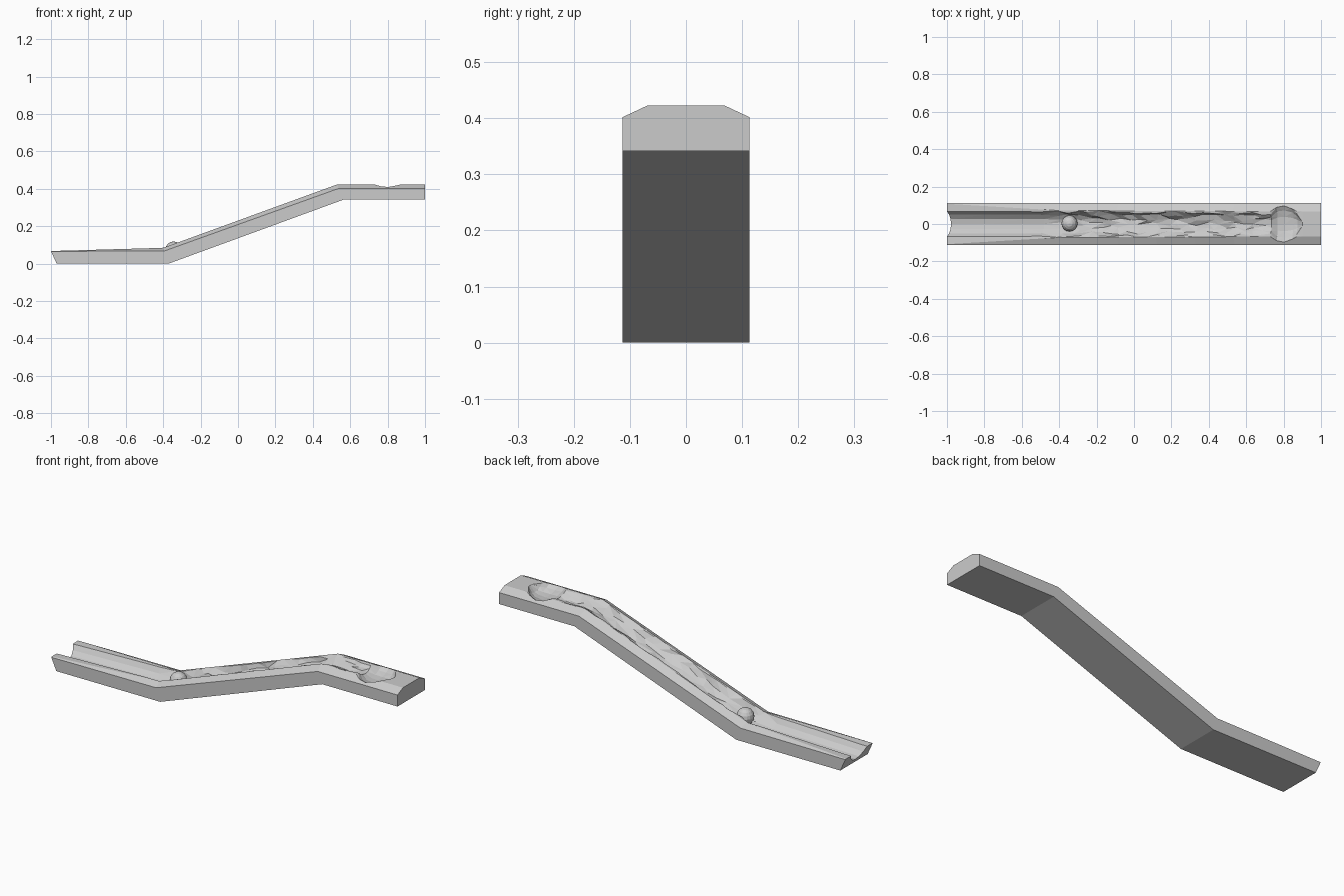
import bpy, bmesh, random
from mathutils import Vector

if "Cube" in bpy.data.objects:
    bpy.data.objects.remove(bpy.data.objects["Cube"])

random.seed(4)
HALF = 0.113

# profile of the beam: bottom line and crest line, kink by kink
BOTTOM = [(-0.97, 0), (-0.37, 0), (0.565, 0.342), (1, 0.342)]
CREST = [(-1, 0.067), (-0.40, 0.084), (0.53, 0.423), (1, 0.423)]


def interp(table, x):
    if x <= table[0][0]:
        return table[0][1]
    for (a, u), (b, v) in zip(table, table[1:]):
        if x <= b:
            return u + (v - u) * (x - a) / (b - a)
    return table[-1][1]


def point(x, y, h):
    """Point at crest position x, offset y, height fraction h."""
    i = 0 if x < -0.4 else 1 if x < 0.53 else 2
    f = (x - CREST[i][0]) / (CREST[i + 1][0] - CREST[i][0])
    b = Vector(BOTTOM[i]).lerp(Vector(BOTTOM[i + 1]), f)
    c = Vector(CREST[i]).lerp(Vector(CREST[i + 1]), f)
    p = b.lerp(c, h)
    return Vector((p.x, y, p.y))


# height of the side edges, position of the crest, channel half width and floor height
SIDE = [(-1, 0.96), (-0.4, 0.80), (0.53, 0.74), (1, 0.74)]
RIDGE = [(-1, 0.108), (-0.4, 0.072), (0.53, 0.068), (1, 0.068)]
WIDTH = [(-1, 0.066), (-0.6, 0.066), (-0.4, 0.064), (0.5, 0.06), (0.73, 0.05),
         (0.76, 0.088), (0.80, 0.096), (0.845, 0.08), (0.87, 0.055), (0.90, 0.012)]
FLOOR = [(-1, 0.28), (-0.4, 0.36), (0.5, 0.55), (0.73, 0.72), (0.76, 0.55),
         (0.83, 0.5), (0.87, 0.65), (0.90, 1)]

stations = [-1, -0.8, -0.6, -0.5, -0.4]
stations += [-0.4 + 0.93 * i / 18 for i in range(1, 19)]
stations += [0.58, 0.63, 0.68, 0.73, 0.76, 0.80, 0.845, 0.87, 0.90, 1]


def section(x):
    rough = 1 if -0.42 < x < 0.70 else 0
    side, ridge = interp(SIDE, x), interp(RIDGE, x)
    w, fl = interp(WIDTH, x), interp(FLOOR, x)

    def jit(a):
        return random.uniform(-a, a) * rough

    def half(s):
        lip = w + jit(0.007)
        crest = max(ridge, lip + 0.001)
        top = side + (1 - side) * min(1, (HALF - crest) / (HALF - ridge))
        pts = [(s * HALF, 0, 0), (s * HALF, side, 0), (s * crest, top, 0)]
        lip_h = top - 0.02 if fl < 1 else 1
        pts.append((s * lip, lip_h, jit(0.012)))
        for k, d in ((0.76, 0.5), (0.4, 0.9)):
            pts.append((s * w * k + jit(0.008), lip_h + (fl - lip_h) * d + jit(0.09), jit(0.016)))
        return pts

    mid = [(jit(0.012), fl + jit(0.07), jit(0.016))]
    row = half(-1) + mid + half(1)[::-1]
    return [point(min(max(x + dx, -1), 1), y, h) for y, h, dx in row]


# beam with the carved channel and the basin at its upper end
bm = bmesh.new()
rows = [[bm.verts.new(p) for p in section(x)] for x in stations]
n = len(rows[0])
for a, b in zip(rows, rows[1:]):
    for j in range(n):
        k = (j + 1) % n
        bm.faces.new((a[j], a[k], b[k], b[j]))
bm.faces.new(rows[0])
bm.faces.new(rows[-1][::-1])
bmesh.ops.recalc_face_normals(bm, faces=bm.faces)
inner = [f for f in bm.faces if len(f.verts) == 4 and all(abs(v.co.y) < 0.105 for v in f.verts)]
bmesh.ops.triangulate(bm, faces=inner)
ends = [f for f in bm.faces if len(f.verts) > 4]
bmesh.ops.triangulate(bm, faces=ends)
# merge coplanar strips along the sides and underside
bmesh.ops.dissolve_limit(bm, angle_limit=0.01, verts=bm.verts, edges=bm.edges)
mesh = bpy.data.meshes.new("channel_beam")
bm.to_mesh(mesh)
bm.free()
bpy.context.collection.objects.link(bpy.data.objects.new("channel_beam", mesh))

# ball resting at the foot of the slope
bpy.ops.mesh.primitive_uv_sphere_add(segments=16, ring_count=8, radius=0.043,
                                     location=(-0.345, 0.003, 0.075))
bpy.context.object.name = "ball"
